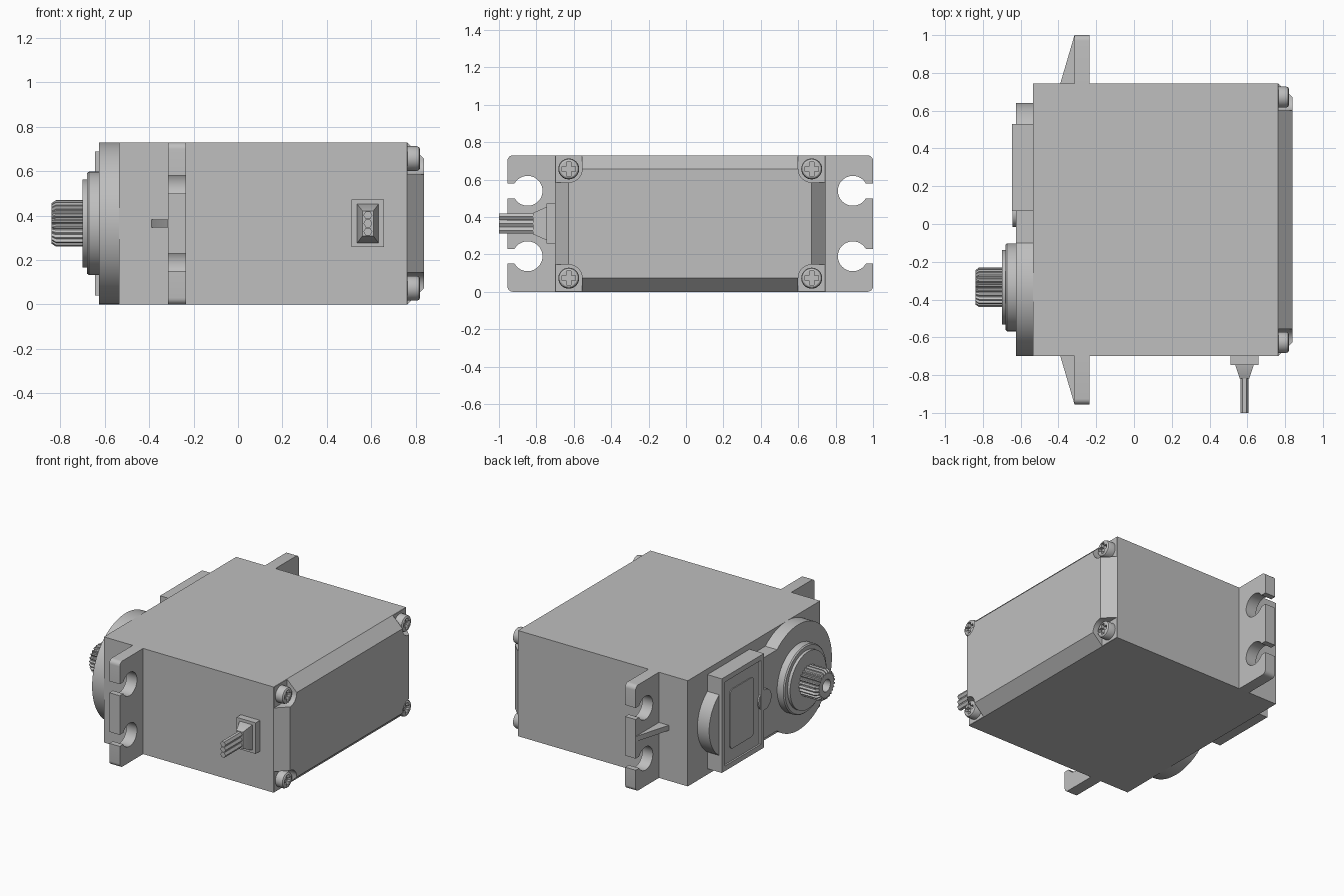
import bpy, bmesh
from math import sin, cos, pi, radians

cube = bpy.data.objects.get("Cube")
if cube:
    bpy.data.objects.remove(cube, do_unlink=True)

grey = bpy.data.materials.new("plain grey")
grey.use_nodes = True
COLOUR = (0.52, 0.52, 0.52, 1)
grey.diffuse_color = COLOUR
grey.node_tree.nodes["Principled BSDF"].inputs["Base Color"].default_value = COLOUR

PLACE = {
    "X": lambda t, u, v: (t, u, v),
    "Y": lambda t, u, v: (u, t, v),
    "Z": lambda t, u, v: (u, v, t),
}


def loft(name, sections, axis="X"):
    """Closed solid through (position, outline) sections along an axis."""
    bm = bmesh.new()
    rings = [[bm.verts.new(PLACE[axis](t, u, v)) for u, v in pts] for t, pts in sections]
    for a, b in zip(rings, rings[1:]):
        n = len(a)
        for i in range(n):
            j = (i + 1) % n
            bm.faces.new((a[i], a[j], b[j], b[i]))
    bm.faces.new(rings[0])
    bm.faces.new(rings[-1])
    bmesh.ops.recalc_face_normals(bm, faces=bm.faces)
    mesh = bpy.data.meshes.new(name)
    bm.to_mesh(mesh)
    bm.free()
    mesh.materials.append(grey)
    obj = bpy.data.objects.new(name, mesh)
    bpy.context.collection.objects.link(obj)
    return obj


def prism(name, pts, t0, t1, axis="X"):
    return loft(name, [(t0, pts), (t1, pts)], axis)


def rect(u0, u1, v0, v1):
    return [(u0, v0), (u1, v0), (u1, v1), (u0, v1)]


def arc(cu, cv, r, a0, a1, n):
    angles = [radians(a0 + (a1 - a0) * i / n) for i in range(n + 1)]
    return [(cu + r * cos(a), cv + r * sin(a)) for a in angles]


def circle(cu, cv, r, n=64):
    return arc(cu, cv, r, 0, 360, n)[:-1]


def round_rect(u0, u1, v0, v1, r):
    return (arc(u1 - r, v1 - r, r, 0, 90, 6) + arc(u0 + r, v1 - r, r, 90, 180, 6)
            + arc(u0 + r, v0 + r, r, 180, 270, 6) + arc(u1 - r, v0 + r, r, 270, 360, 6))


def cut(obj, *cutters):
    """Subtract the cutters, then remove them."""
    for c in cutters:
        mod = obj.modifiers.new("cut", "BOOLEAN")
        mod.operation, mod.solver, mod.object = "DIFFERENCE", "EXACT", c
    dg = bpy.context.evaluated_depsgraph_get()
    mesh = bpy.data.meshes.new_from_object(obj.evaluated_get(dg))
    obj.modifiers.clear()
    obj.data = mesh
    for c in cutters:
        bpy.data.objects.remove(c, do_unlink=True)


Y0, Y1, H = -0.70, 0.745, 0.73
MID = H / 2
BACK, FACE = 0.755, -0.535
INSET = 0.073

# main case
prism("case", rect(Y0, Y1, 0, H), FACE, BACK)

# chamfered end cover with corner notches for the screws
cover = loft("end_cover", [
    (BACK, rect(Y0, Y1, 0, H)),
    (0.762, rect(Y0, Y1, 0, H)),
    (0.838, rect(Y0 + INSET, Y1 - INSET, INSET, H - INSET))])
corners = [(y, z, sy, sz) for y, sy in ((Y0 + INSET, -1), (Y1 - INSET, 1))
           for z, sz in ((INSET, -1), (H - INSET, 1))]
notches = []
for y, z, sy, sz in corners:
    shape = [(0.1, 0.1), (-0.072, 0.1)] + arc(0, 0, 0.072, 180, 270, 8) + [(0.1, -0.072)]
    notches.append(prism("notch", [(y + sy * u, z + sz * v) for u, v in shape], 0.764, 0.9))
cut(cover, *notches)

# cover screws with cross recesses
for i, (y, z, sy, sz) in enumerate(corners):
    screw = loft(f"cover_screw_{i + 1}", [
        (0.75, circle(y, z, 0.056, 32)), (0.805, circle(y, z, 0.056, 32)),
        (0.815, circle(y, z, 0.052, 32)), (0.82, circle(y, z, 0.044, 32))])
    w, l = 0.013, 0.037
    quarter = [(w, w), (w, l), (-w, l)]
    cross = []
    for k in range(4):
        c, s = cos(k * pi / 2), sin(k * pi / 2)
        cross += [(y + u * c - v * s, z + u * s + v * c) for u, v in quarter]
    cut(screw, prism("cross", cross, 0.797, 0.9))

# mounting ears with open screw holes, and a rib on each
HOLE, REACH, ROUND = 0.08, 0.255, 0.03
for name, base, s in (("front", Y0, -1), ("rear", Y1, 1)):
    outline = [(-0.01, 0)] + arc(REACH - ROUND, ROUND, ROUND, -90, 0, 6)
    for z in (0.19, 0.54):
        outline += [(REACH, z - 0.04)]
        outline += arc(0.147, z, HOLE, -30, -330, 28)
        outline += [(REACH, z + 0.04)]
    outline += arc(REACH - ROUND, H - ROUND, ROUND, 0, 90, 6) + [(-0.01, H)]
    prism(name + "_ear", [(base + s * u, v) for u, v in outline], -0.315, -0.235)
    rib = [(-0.39, base - s * 0.01), (-0.39, base), (-0.315, base + s * REACH),
           (-0.30, base + s * REACH), (-0.30, base - s * 0.01)]
    prism(name + "_rib", rib, MID - 0.018, MID + 0.018, "Z")

# output boss: stepped discs around the shaft
SY = -0.335
prism("gear_boss", circle(SY, MID, 0.365, 96), -0.625, FACE + 0.01)
loft("bearing_collar", [(-0.62, circle(SY, MID, 0.233)), (-0.672, circle(SY, MID, 0.233)),
                        (-0.68, circle(SY, MID, 0.226))])
prism("bearing_ring", circle(SY, MID, 0.198), -0.70, -0.67)

# splined output shaft with a screw hole
TEETH = 24


def spline(scale):
    pts = []
    for i in range(TEETH):
        for step, r in ((0, 0.091), (0.25, 0.091), (0.5, 0.105), (0.75, 0.105)):
            a = 2 * pi * (i + step) / TEETH
            pts.append((SY + scale * r * cos(a), MID + scale * r * sin(a)))
    return pts


shaft = loft("output_shaft", [(-0.69, spline(1)), (-0.82, spline(1)), (-0.84, spline(0.87))])
cut(shaft, prism("bore", circle(SY, MID, 0.042, 32), -0.9, -0.74))

# gear housing beside the boss
prism("housing_neck", rect(-0.11, 0.10, MID - 0.28, MID + 0.28), -0.625, FACE + 0.01)
prism("housing_round", circle(0.385, MID, 0.255), -0.625, FACE + 0.01)
prism("housing_pin", circle(0.055, MID, 0.07, 40), -0.643, -0.61)

# label plate with a recessed panel
plate = prism("label_plate", rect(0.07, 0.53, 0.04, 0.69), -0.645, FACE + 0.01)
cut(plate, prism("panel", rect(0.105, 0.495, 0.075, 0.655), -0.7, -0.633))
prism("label_panel", round_rect(0.17, 0.43, 0.16, 0.57, 0.03), -0.639, -0.63)

# cable strain relief and three wires
CX = 0.585
prism("cable_block", rect(0.512, 0.658, 0.258, 0.472), -0.747, Y0 + 0.01, "Y")
loft("cable_taper", [(-0.74, rect(0.537, 0.633, 0.278, 0.452)),
                     (-0.75, rect(0.537, 0.633, 0.278, 0.452)),
                     (-0.818, rect(0.56, 0.61, 0.308, 0.422))], "Y")
for i in range(3):
    prism(f"wire_{i + 1}", circle(CX, MID + (i - 1) * 0.037, 0.02, 6), -1.0, -0.81, "Y")

# smooth the curved sides, keep edges sharp
bpy.ops.object.select_all(action="DESELECT")
for obj in bpy.context.scene.objects:
    if obj.type == "MESH" and grey.name in obj.data.materials:
        obj.select_set(True)
        bpy.context.view_layer.objects.active = obj
bpy.ops.object.shade_smooth_by_angle(angle=radians(25))
